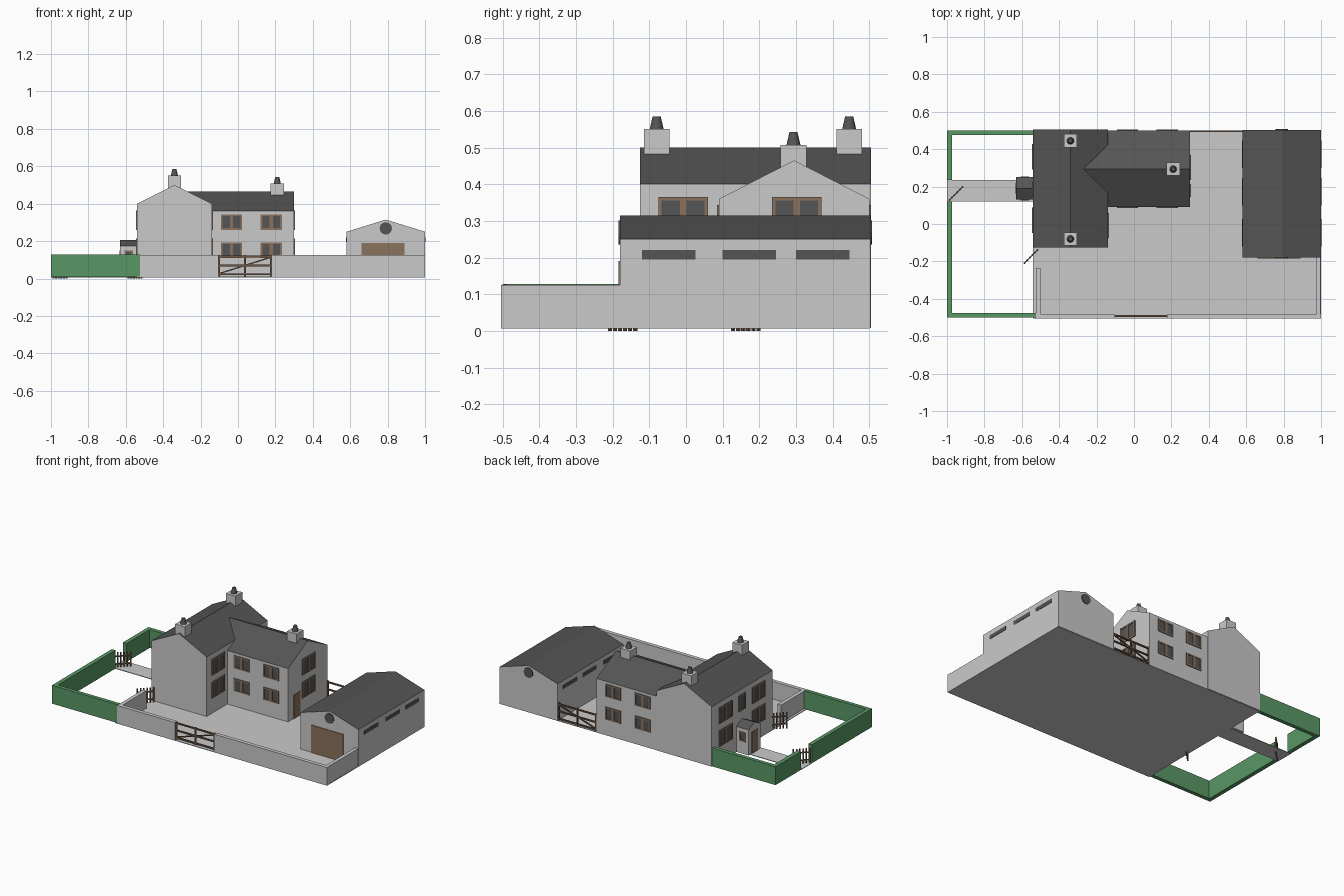
import bpy, bmesh, math
from mathutils import Vector, Matrix

cube = bpy.data.objects.get("Cube")
if cube:
    bpy.data.objects.remove(cube, do_unlink=True)


def material(name, r, g, b):
    m = bpy.data.materials.new(name)
    m.use_nodes = True
    m.diffuse_color = (r, g, b, 1)
    m.node_tree.nodes["Principled BSDF"].inputs["Base Color"].default_value = (r, g, b, 1)
    return m


STONE = material("pale stone", 0.59, 0.59, 0.59)
SLATE = material("dark slate", 0.09, 0.09, 0.09)
HEDGE = material("hedge green", 0.1, 0.31, 0.13)
WOOD = material("tan wood", 0.26, 0.17, 0.11)
GATE = material("brown gate wood", 0.15, 0.09, 0.055)


def finish(name, bm, *mats):
    bmesh.ops.recalc_face_normals(bm, faces=bm.faces)
    mesh = bpy.data.meshes.new(name)
    bm.to_mesh(mesh)
    bm.free()
    for m in mats:
        mesh.materials.append(m)
    obj = bpy.data.objects.new(name, mesh)
    bpy.context.collection.objects.link(obj)
    return obj


def add_box(bm, lo, hi, index=0):
    lo, hi = Vector(lo), Vector(hi)
    mat = Matrix.Translation((lo + hi) / 2) @ Matrix.Diagonal((*(hi - lo), 1))
    verts = bmesh.ops.create_cube(bm, size=1, matrix=mat)["verts"]
    for f in {f for v in verts for f in v.link_faces}:
        f.material_index = index


def box(name, lo, hi, mat):
    bm = bmesh.new()
    add_box(bm, lo, hi)
    return finish(name, bm, mat)


def gabled(name, x0, x1, y0, y1, eaves, ridge, along):
    """Gabled building; the sloping faces become the roof."""
    a, b = (x0, x1) if along == "y" else (y0, y1)
    s, e = (y0, y1) if along == "y" else (x0, x1)
    profile = [(a, BASE), (b, BASE), (b, eaves), ((a + b) / 2, ridge), (a, eaves)]
    bm = bmesh.new()
    ends = [[bm.verts.new((u, t, z) if along == "y" else (t, u, z)) for u, z in profile]
            for t in (s, e)]
    for ring in ends:
        bm.faces.new(ring)
    n = len(profile)
    for i in range(n):
        j = (i + 1) % n
        bm.faces.new((ends[0][i], ends[0][j], ends[1][j], ends[1][i]))
    bmesh.ops.recalc_face_normals(bm, faces=bm.faces)
    for f in bm.faces:
        f.material_index = 1 if f.normal.z > 0.3 else 0
    return finish(name, bm, STONE, SLATE)


def on_wall(bm, side, wall, u0, u1, z0, z1, depth, index=0):
    """Thin box on a wall; side is the outward direction such as '+x'."""
    out = wall + (depth if side[0] == "+" else -depth)
    t0, t1 = min(wall, out), max(wall, out)
    if side[1] == "x":
        add_box(bm, (t0, u0, z0), (t1, u1, z1), index)
    else:
        add_box(bm, (u0, t0, z0), (u1, t1, z1), index)


def plate(name, side, wall, u0, u1, z0, z1, mat, depth=0.004):
    bm = bmesh.new()
    on_wall(bm, side, wall, u0, u1, z0, z1, depth)
    return finish(name, bm, mat)


def window(name, side, wall, centre, z0, z1, width, panes=2):
    bm = bmesh.new()
    u0, u1, bar = centre - width / 2, centre + width / 2, 0.009
    on_wall(bm, side, wall, u0, u1, z0, z1, 0.002, 1)
    for i in range(panes + 1):
        u = u0 + bar / 2 + (width - bar) * i / panes
        half = bar if 0 < i < panes else bar / 2
        on_wall(bm, side, wall, u - half, u + half, z0, z1, 0.005)
    for z in (z0, z1 - bar):
        on_wall(bm, side, wall, u0, u1, z, z + bar, 0.005)
    return finish(name, bm, WOOD, SLATE)


BASE, TOP = 0.008, 0.125

# Ground
box("yard", (-0.54, -0.505, 0.006), (1, 0.5, 0.01), STONE)
box("garden_path", (-1, 0.12, 0.006), (-0.53, 0.235, 0.01), STONE)

# Buildings
gabled("main_house", -0.54, -0.14, -0.125, 0.505, 0.4, 0.5, "y")
gabled("house_wing", -0.32, 0.3, 0.09, 0.5, 0.36, 0.465, "x")
gabled("barn", 0.58, 1, -0.18, 0.503, 0.25, 0.315, "y")
gabled("porch", -0.63, -0.5, 0.13, 0.25, 0.175, 0.205, "x")

# Chimneys with tapered pots
for i, (x, y, z0, z1) in enumerate([(-0.34, -0.08, 0.44, 0.55), (-0.34, 0.445, 0.44, 0.55),
                                    (0.21, 0.293, 0.42, 0.507)]):
    box(f"chimney_{i}", (x - 0.035, y - 0.035, z0), (x + 0.035, y + 0.035, z1), STONE)
    bm = bmesh.new()
    bmesh.ops.create_cone(bm, cap_ends=True, segments=16, radius1=0.019, radius2=0.011,
                          depth=0.035, matrix=Matrix.Translation((x, y, z1 + 0.0175)))
    finish(f"chimney_pot_{i}", bm, SLATE)

# House windows
for floor, z0 in (("lower", 0.11), ("upper", 0.26)):
    for x in (-0.035, 0.178):
        window(f"wing_front_{floor}_window", "-y", 0.09, x, z0, z0 + 0.083, 0.113)
        window(f"wing_back_{floor}_window", "+y", 0.5, x, z0, z0 + 0.083, 0.113)
    for y in (0.02, 0.36):
        window(f"house_west_{floor}_window", "-x", -0.54, y, z0, z0 + 0.105, 0.135)
    window(f"house_east_{floor}_window", "+x", -0.14, -0.008, z0, z0 + 0.105, 0.135)
    window(f"wing_end_{floor}_window", "+x", 0.3, 0.302, z0, z0 + 0.105, 0.135)
window("house_west_middle_window", "-x", -0.54, 0.19, 0.26, 0.365, 0.07, 1)
for side, y in (("-y", 0.13), ("+y", 0.25)):
    window("porch_side_window", side, y, -0.585, 0.09, 0.15, 0.045, 1)

# Doors
plate("wing_door", "+x", 0.3, 0.145, 0.215, 0.01, 0.165, WOOD)
plate("porch_door", "-x", -0.63, 0.16, 0.22, 0.01, 0.15, WOOD)
for x in (0.66, 0.776):
    plate("barn_door", "-y", -0.18, x, x + 0.114, 0.01, 0.19, WOOD)

# Barn slits and round gable windows
for y in (-0.12, 0.1, 0.3):
    for side, x in (("+x", 1), ("-x", 0.58)):
        plate("barn_slit", side, x, y, y + 0.146, 0.195, 0.22, SLATE, 0.002)
for y in (-0.18, 0.503):
    bm = bmesh.new()
    bmesh.ops.create_cone(bm, cap_ends=True, segments=16, radius1=0.033, radius2=0.033, depth=0.008,
                          matrix=Matrix.Translation((0.79, y, 0.268)) @ Matrix.Rotation(math.pi / 2, 4, "X"))
    finish("barn_round_window", bm, SLATE)

# Yard walls
for name, lo, hi in [("front_wall_west", (-0.525, -0.505), (-0.105, -0.48)),
                     ("front_wall_east", (0.18, -0.505), (1, -0.48)),
                     ("east_wall", (0.975, -0.49), (0.998, -0.17)),
                     ("west_wall", (-0.525, -0.49), (-0.5, -0.235))]:
    box(name, (*lo, BASE), (*hi, TOP), STONE)

# Hedges
for name, lo, hi in [("front_hedge", (-1, -0.5), (-0.525, -0.475)),
                     ("back_hedge", (-1, 0.475), (-0.54, 0.5)),
                     ("west_hedge_front", (-1, -0.49), (-0.973, 0.12)),
                     ("west_hedge_back", (-1, 0.235), (-0.973, 0.49))]:
    box(name, (*lo, BASE), (*hi, TOP + 0.003), HEDGE)


def add_beam(bm, x0, z0, x1, z1, w):
    """Square beam lying in the local xz plane."""
    dx, dz = x1 - x0, z1 - z0
    bmesh.ops.create_cube(bm, size=1, matrix=Matrix.Translation(((x0 + x1) / 2, 0, (z0 + z1) / 2))
                          @ Matrix.Rotation(-math.atan2(dz, dx), 4, "Y")
                          @ Matrix.Diagonal((math.hypot(dx, dz), w, w, 1)))


def field_gate(name, x0, x1, y):
    bm = bmesh.new()
    w, length = 0.009, x1 - x0
    for z in (0.022, 0.07, 0.118):
        add_beam(bm, 0, z, length, z, w)
    for x in (w / 2, length / 2, length - w / 2):
        add_beam(bm, x, 0.012, x, 0.127, w)
    add_beam(bm, 0, 0.025, length, 0.115, w * 0.8)
    finish(name, bm, GATE).location = (x0, y, 0)


def garden_gate(name, x, y, angle):
    bm = bmesh.new()
    for z in (0.03, 0.08):
        add_beam(bm, 0, z, 0.108, z, 0.007)
    for i in range(6):
        u = 0.005 + i * 0.0195
        add_beam(bm, u, 0, u, 0.105, 0.008)
    gate = finish(name, bm, GATE)
    gate.location = (x, y, 0)
    gate.rotation_euler.z = math.radians(angle)


# Gates, the small ones standing open
field_gate("front_gate", -0.105, 0.18, -0.492)
field_gate("back_gate", 0.3, 0.58, 0.496)
garden_gate("path_gate", -0.99, 0.125, 45)
garden_gate("yard_gate", -0.512, -0.135, 225)
